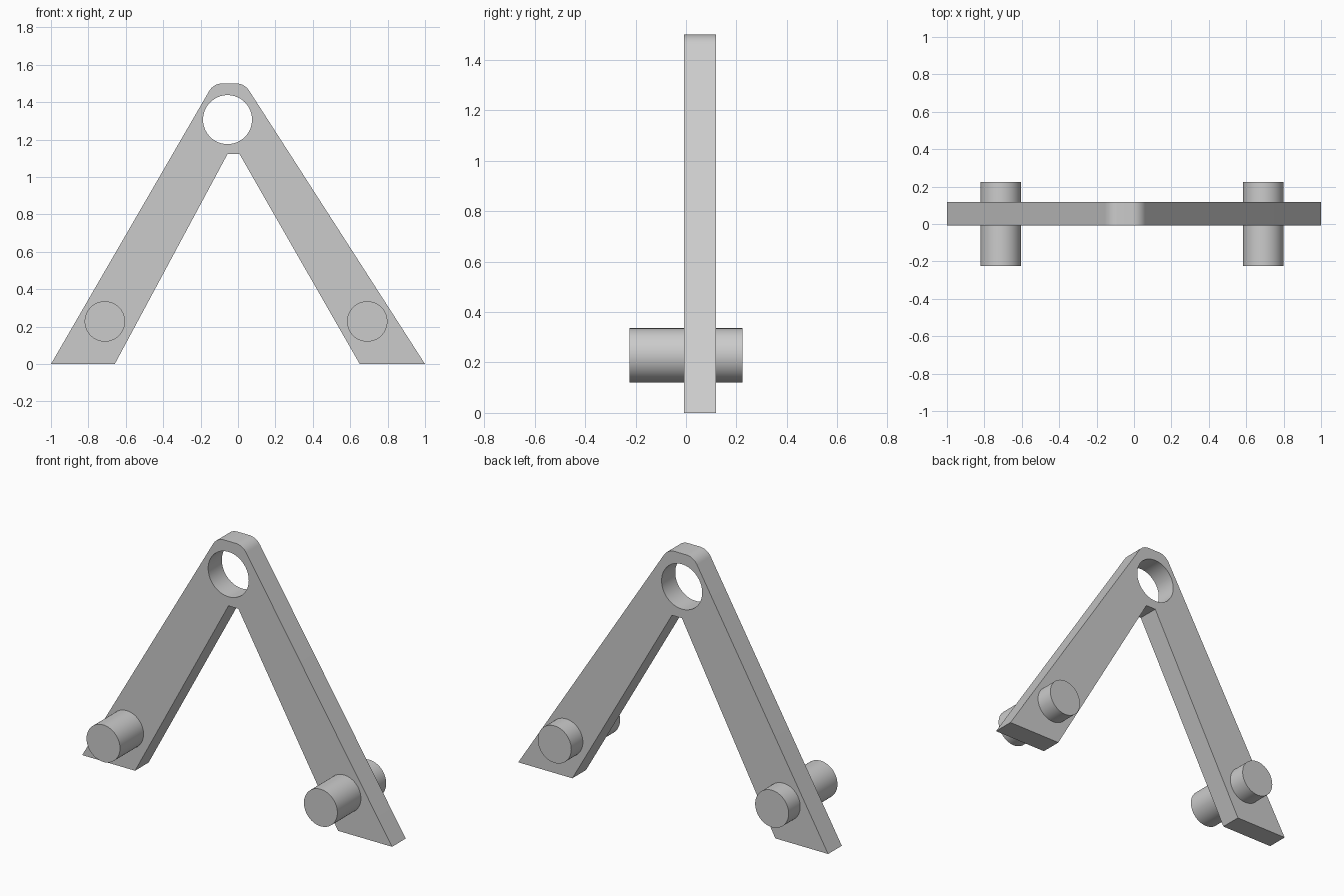
import bpy, math
from math import sin, cos, pi
from mathutils import Vector

cube = bpy.data.objects.get("Cube")
if cube:
    bpy.data.objects.remove(cube, do_unlink=True)

grey = bpy.data.materials.new("light_grey")
grey.use_nodes = True
colour = (0.6, 0.6, 0.6, 1)
grey.diffuse_color = colour
grey.node_tree.nodes["Principled BSDF"].inputs["Base Color"].default_value = colour

PLATE_Y, PLATE_HALF = 0.055, 0.063
PIN_R, PIN_Z, PIN_LENGTH = 0.108, 0.228, 0.45


def fillet(before, corner, after, radius, steps=10):
    """Points of an arc that rounds a profile corner."""
    c = Vector(corner)
    u = (Vector(before) - c).normalized()
    v = (Vector(after) - c).normalized()
    half = u.angle(v) / 2
    centre = c + (u + v).normalized() * radius / sin(half)
    start = c + u * radius / math.tan(half) - centre
    end = c + v * radius / math.tan(half) - centre
    sweep = start.angle(end)
    return [centre + (start * sin(sweep * (1 - i / steps)) + end * sin(sweep * i / steps)) / sin(sweep)
            for i in range(steps + 1)]


def circle(x, z, radius, sides=64):
    return [Vector((x + radius * cos(2 * pi * i / sides), z + radius * sin(2 * pi * i / sides)))
            for i in range(sides)]


def finish(obj, name):
    obj.name = obj.data.name = name
    obj.data.materials.clear()
    obj.data.materials.append(grey)
    bpy.ops.object.shade_smooth_by_angle(angle=math.radians(30))


# A-shaped plate: outline with rounded top corners, and the round eye
left_foot, right_foot = (-1, 0), (1, 0)
left_top, right_top = (-0.131, 1.5), (0.035, 1.5)
outline = [Vector(p) for p in [(-0.659, 0), left_foot]]
outline += fillet(left_foot, left_top, right_top, 0.08)
outline += fillet(left_top, right_top, right_foot, 0.08)
outline += [Vector(p) for p in [right_foot, (0.651, 0), (0.008, 1.123), (-0.056, 1.123)]]

curve = bpy.data.curves.new("plate", "CURVE")
curve.dimensions = "2D"
curve.fill_mode = "BOTH"
curve.extrude = PLATE_HALF
for loop in (outline, circle(-0.056, 1.307, 0.131)):
    spline = curve.splines.new("POLY")
    spline.points.add(len(loop) - 1)
    for point, p in zip(spline.points, loop):
        point.co = (p.x, p.y, 0, 1)
    spline.use_cyclic_u = True
plate = bpy.data.objects.new("a_frame_plate", curve)
plate.location.y = PLATE_Y
plate.rotation_euler.x = pi / 2
bpy.context.collection.objects.link(plate)
bpy.ops.object.select_all(action="DESELECT")
plate.select_set(True)
bpy.context.view_layer.objects.active = plate
bpy.ops.object.convert(target="MESH")
plate = bpy.context.object
bpy.ops.object.mode_set(mode="EDIT")
bpy.ops.mesh.select_all(action="SELECT")
bpy.ops.mesh.remove_doubles(threshold=0.0001)
bpy.ops.mesh.normals_make_consistent(inside=False)
bpy.ops.object.mode_set(mode="OBJECT")
finish(plate, "a_frame_plate")

# Round pins through both feet
for name, x in (("right_pin", -0.712), ("left_pin", 0.691)):
    bpy.ops.mesh.primitive_cylinder_add(vertices=64, radius=PIN_R, depth=PIN_LENGTH,
                                        location=(x, 0, PIN_Z), rotation=(pi / 2, 0, 0))
    finish(bpy.context.object, name)
